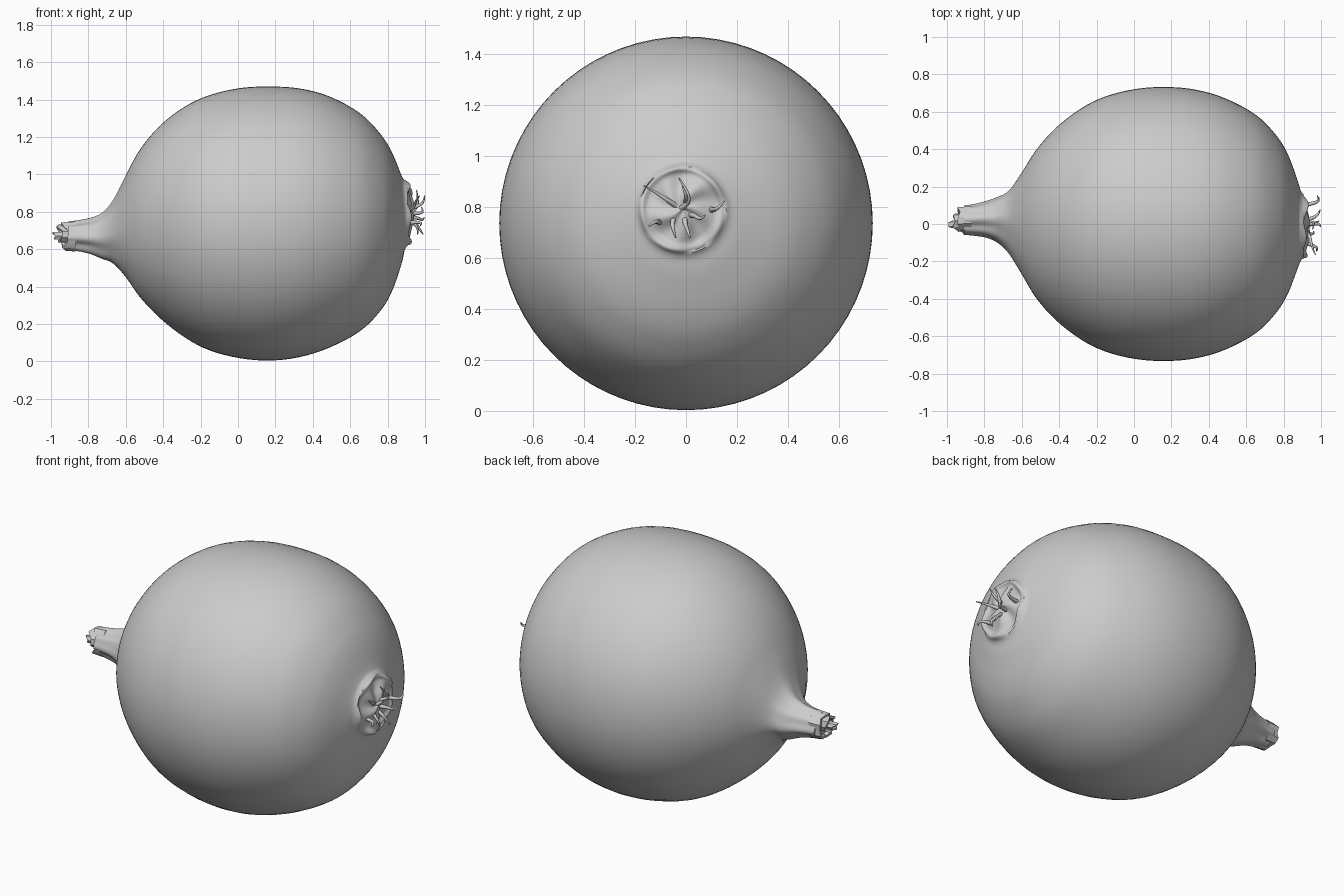
import bpy, bmesh, math, random
from mathutils import Vector

if "Cube" in bpy.data.objects:
    bpy.data.objects.remove(bpy.data.objects["Cube"])

random.seed(4)


def smooth_rows(rows, steps):
    """Catmull-Rom interpolation through rows of numbers."""
    out = []
    n = len(rows)
    for i in range(n - 1):
        p = [rows[max(0, min(n - 1, i + k))] for k in (-1, 0, 1, 2)]
        for s in range(steps):
            t = s / steps
            out.append([0.5 * (2 * b + (c - a) * t + (2 * a - 5 * b + 4 * c - d) * t * t
                               + (3 * b - a - 3 * c + d) * t ** 3) for a, b, c, d in zip(*p)])
    out.append(list(rows[-1]))
    return out


def loft(name, rings, sides, shape, angle, caps=(True, True)):
    """Skin rings (x, y, z, radius) along x; shape(i, x, r, a) returns the adjusted x, r."""
    bm = bmesh.new()
    loops = []
    for i, (x, y, z, r) in enumerate(rings):
        loop = []
        for k in range(sides):
            a = 2 * math.pi * k / sides
            px, pr = shape(i, x, r, a)
            loop.append(bm.verts.new((px, y + pr * math.cos(a), z + pr * math.sin(a))))
        loops.append(loop)
    for l0, l1 in zip(loops, loops[1:]):
        for k in range(sides):
            j = (k + 1) % sides
            bm.faces.new((l0[k], l0[j], l1[j], l1[k]))
    if caps[0]:
        bm.faces.new(loops[0])
    if caps[1]:
        bm.faces.new(loops[-1])
    bmesh.ops.recalc_face_normals(bm, faces=bm.faces)
    me = bpy.data.meshes.new(name)
    bm.to_mesh(me)
    bm.free()
    ob = bpy.data.objects.new(name, me)
    bpy.context.collection.objects.link(ob)
    bpy.ops.object.select_all(action='DESELECT')
    ob.select_set(True)
    bpy.context.view_layer.objects.active = ob
    bpy.ops.object.shade_smooth_by_angle(angle=math.radians(angle))
    return ob


# Onion bulb: neck, round body and the dented root plate
profile = [
    (-.91, .02, .668, .073), (-.85, .022, .668, .08), (-.79, .025, .667, .093),
    (-.727, .022, .668, .12), (-.668, .01, .69, .167), (-.60, .003, .722, .272),
    (-.524, 0, .738, .395), (-.417, 0, .746, .515), (-.283, 0, .745, .618),
    (-.15, 0, .741, .683), (.01, 0, .739, .722), (.17, 0, .737, .7325),
    (.33, 0, .741, .718), (.49, 0, .745, .671), (.652, 0, .744, .583),
    (.76, 0, .743, .475), (.824, 0, .746, .37), (.875, -.003, .758, .235),
    (.893, -.01, .785, .185), (.917, -.015, .792, .16), (.908, -.015, .795, .135),
    (.916, -.015, .795, .10), (.93, -.015, .795, .05), (.93, -.015, .795, .002)]


def bulb_shape(i, x, r, a):
    fold = max(0, min(1, (-.6 - x) / .22))
    r *= 1 + fold * (.05 * math.cos(4 * a + .6) + .05 * math.cos(7 * a + 2))
    if x > .9 and r < .17:
        x += .010 * math.sin(5 * a + 1 + 20 * r) * min(1, r / .08) + .006 * math.sin(2 * a)
    return x, r


loft("onion_bulb", smooth_rows(profile, 4), 72, bulb_shape, 60)


# Ragged dry skins nested in the neck opening
def dry_skin(name, rings, sides, jag):
    ends = [random.uniform(-jag, jag) for _ in range(sides)]
    flat = [random.uniform(.86, 1.12) for _ in range(sides)]

    def shape(i, x, r, a):
        k = round(a * sides / (2 * math.pi)) % sides
        return (x + ends[k] if i in (1, 2) else x), r * flat[k]
    loft(name, rings, sides, shape, 25)


dry_skin("outer_neck_skin", [(-.87, .02, .668, .076), (-.925, .018, .668, .072),
                             (-.925, .018, .67, .06), (-.89, .018, .67, .05)], 14, .024)
dry_skin("middle_neck_skin", [(-.88, .012, .675, .048), (-.955, .006, .68, .05),
                              (-.955, .006, .68, .036), (-.92, .006, .68, .025)], 9, .018)
dry_skin("inner_neck_skin", [(-.90, .005, .67, .024), (-.978, -.002, .67, .022),
                             (-.978, -.002, .67, .014), (-.95, 0, .67, .008)], 6, .016)


# Withered roots: tapered hooked curves
def root(n, points):
    cu = bpy.data.curves.new(f"root_{n}", 'CURVE')
    cu.dimensions = '3D'
    cu.bevel_depth = .011
    cu.bevel_resolution = 2
    cu.resolution_u = 6
    cu.use_fill_caps = True
    sp = cu.splines.new('NURBS')
    sp.points.add(len(points) - 1)
    for k, (pt, co) in enumerate(zip(sp.points, points)):
        pt.co = (*co, 1)
        pt.radius = 1.15 - .9 * k / (len(points) - 1)
    sp.use_endpoint_u = True
    sp.order_u = 3
    ob = bpy.data.objects.new(f"root_{n}", cu)
    bpy.context.collection.objects.link(ob)


roots = [
    [(.91, -.03, .80), (.94, -.06, .82), (.95, -.12, .86), (.97, -.165, .885)],
    [(.91, -.03, .79), (.95, .01, .81), (.965, .01, .86), (.955, -.028, .915)],
    [(.90, .10, .79), (.965, .11, .79), (.995, .13, .80), (.98, .15, .825)],
    [(.91, .02, .77), (.96, .03, .77), (.99, .06, .75), (.995, .075, .77)],
    [(.91, -.005, .76), (.95, -.005, .74), (.975, .01, .70), (.99, .015, .68)],
    [(.91, -.045, .77), (.94, -.055, .74), (.965, -.05, .71), (.96, -.04, .68)],
    [(.90, -.10, .74), (.95, -.11, .745), (.985, -.13, .74), (.975, -.145, .725)],
    [(.91, .0, .81), (.96, .0, .83), (.995, .0, .85), (.997, -.015, .885)]]
for n, pts in enumerate(roots):
    root(n + 1, pts)
